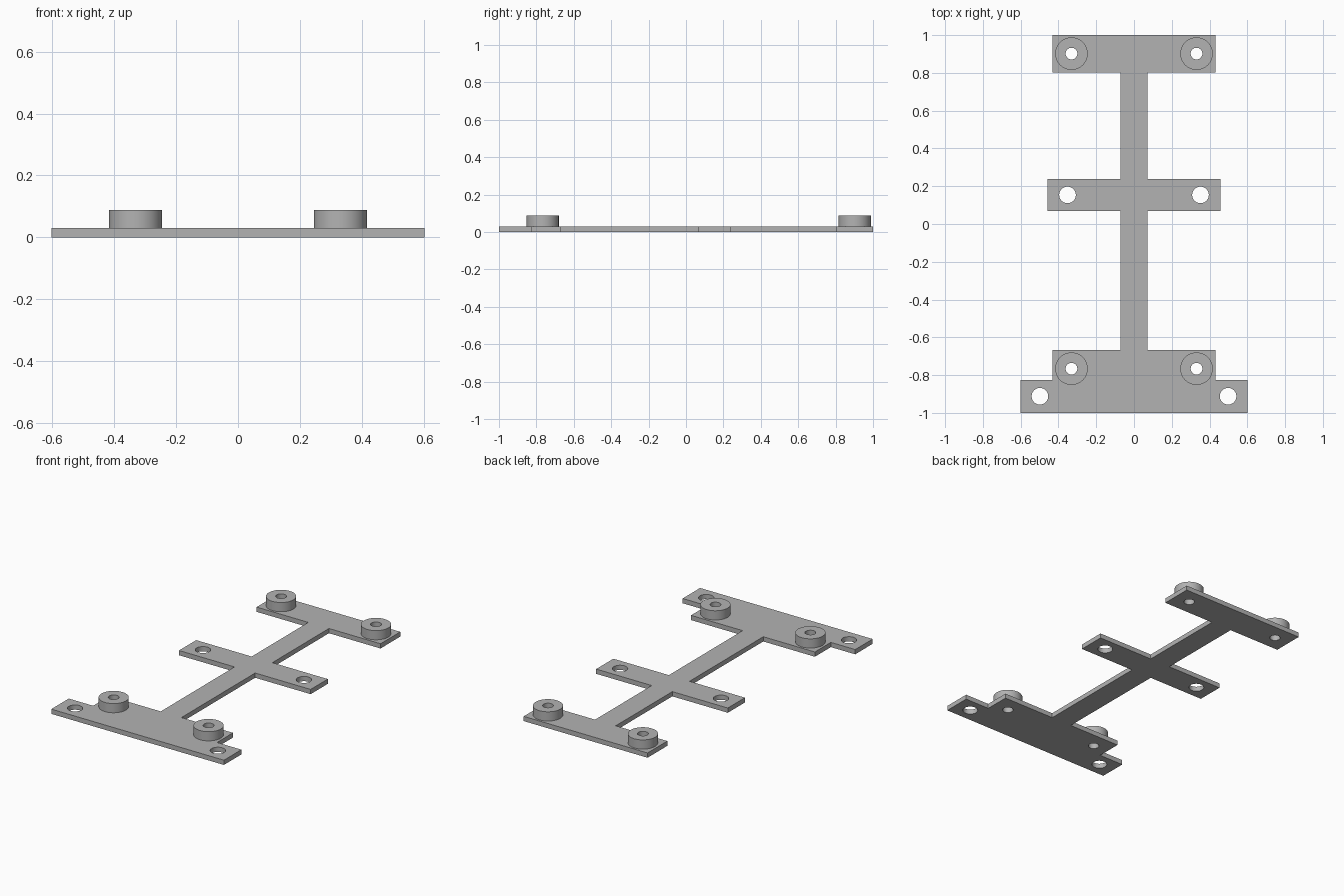
import bpy
import bmesh
from math import cos, sin, pi, radians

cube = bpy.data.objects.get("Cube")
if cube:
    bpy.data.objects.remove(cube, do_unlink=True)

PLATE, TOP = 0.03, 0.088
BOSS_R, BORE_R, HOLE_R = 0.086, 0.031, 0.044

grey = bpy.data.materials.new("plain grey")
grey.use_nodes = True
grey.diffuse_color = (0.45, 0.45, 0.45, 1)
grey.node_tree.nodes["Principled BSDF"].inputs["Base Color"].default_value = grey.diffuse_color


def circle(x, y, r, n=48):
    return [(x + r * cos(2 * pi * i / n), y + r * sin(2 * pi * i / n)) for i in range(n)]


def slab(name, loops, z0, z1):
    """Extrude a flat outline, with any inner loops as holes, from z0 to z1."""
    curve = bpy.data.curves.new(name, "CURVE")
    curve.dimensions = "2D"
    curve.fill_mode = "BOTH"
    curve.extrude = (z1 - z0) / 2
    for loop in loops:
        spline = curve.splines.new("POLY")
        spline.points.add(len(loop) - 1)
        for point, (x, y) in zip(spline.points, loop):
            point.co = (x, y, 0, 1)
        spline.use_cyclic_u = True
    source = bpy.data.objects.new(name + " outline", curve)
    bpy.context.collection.objects.link(source)
    bpy.context.view_layer.update()
    mesh = bpy.data.meshes.new_from_object(source.evaluated_get(bpy.context.evaluated_depsgraph_get()))
    bpy.data.objects.remove(source, do_unlink=True)

    # Weld caps to walls and merge the flat cap triangles
    bm = bmesh.new()
    bm.from_mesh(mesh)
    bmesh.ops.remove_doubles(bm, verts=bm.verts, dist=1e-5)
    bmesh.ops.translate(bm, verts=bm.verts, vec=(0, 0, (z0 + z1) / 2))
    bmesh.ops.recalc_face_normals(bm, faces=bm.faces)
    bm.to_mesh(mesh)
    bm.free()

    mesh.name = name
    mesh.materials.clear()
    mesh.materials.append(grey)
    obj = bpy.data.objects.new(name, mesh)
    bpy.context.collection.objects.link(obj)
    bpy.ops.object.select_all(action="DESELECT")
    obj.select_set(True)
    bpy.context.view_layer.objects.active = obj
    bpy.ops.object.shade_smooth_by_angle(angle=radians(30))
    return obj


# Half outline of the plate: (half width, start y, end y) for each section
sections = [
    (0.602, -1.0, -0.826),   # front foot
    (0.432, -0.826, -0.667), # front shoulder
    (0.072, -0.667, 0.068),  # spine
    (0.459, 0.068, 0.239),   # middle arms
    (0.072, 0.239, 0.803),   # spine
    (0.432, 0.803, 1.0),     # rear bar
]
right_edge = [(w, y) for w, y0, y1 in sections for y in (y0, y1)]
outline = right_edge + [(-x, y) for x, y in reversed(right_edge)]

# Mirrored hole and boss positions
bosses = [(s * 0.331, y) for y in (-0.766, 0.902) for s in (-1, 1)]
screws = [(s * x, y) for x, y in ((0.498, -0.912), (0.352, 0.154)) for s in (-1, 1)]

holes = [circle(x, y, BORE_R) for x, y in bosses] + [circle(x, y, HOLE_R) for x, y in screws]
slab("base_plate", [outline] + holes, 0, PLATE)

# Raised round standoffs
for x, y in bosses:
    name = ("front" if y < 0 else "rear") + ("_left" if x > 0 else "_right") + "_standoff"
    slab(name, [circle(x, y, BOSS_R), circle(x, y, BORE_R)], PLATE, TOP)
